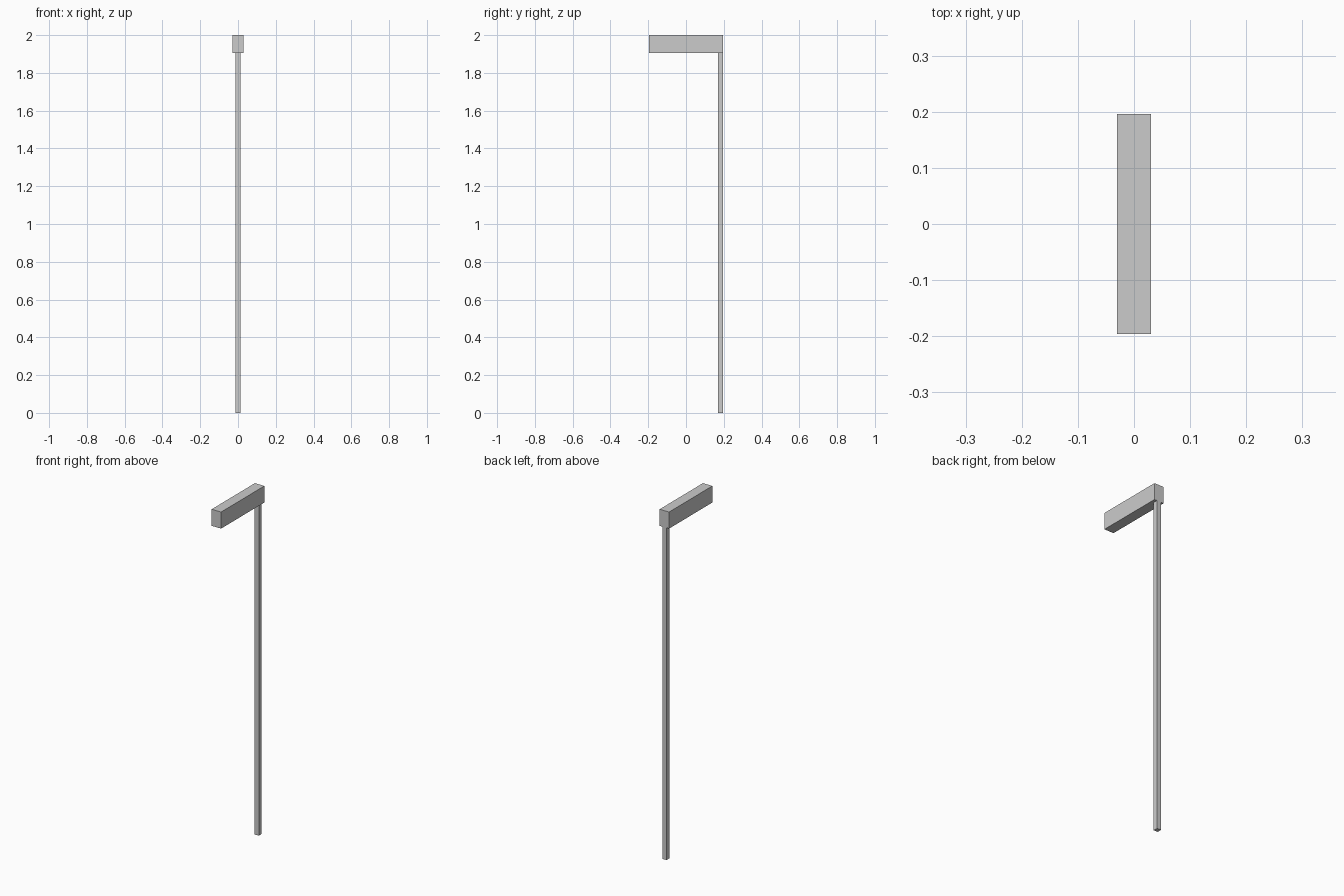
import bpy

if "Cube" in bpy.data.objects:
    bpy.data.objects.remove(bpy.data.objects["Cube"])


def box(name, x, y, z):
    """Axis-aligned box from (min, max) ranges."""
    ranges = (x, y, z)
    bpy.ops.mesh.primitive_cube_add(size=1, location=[(a + b) / 2 for a, b in ranges])
    ob = bpy.context.object
    ob.name = name
    ob.scale = [b - a for a, b in ranges]
    bpy.ops.object.transform_apply(location=False, rotation=False, scale=True)
    return ob


half_len = 0.196   # half length of the head along y
joint_z = 1.905    # underside of the head
pole_w = 0.026

# Horizontal head block
box("head", (-0.03, 0.03), (-half_len, half_len), (joint_z, 2.0))

# Square pole, flush with the back of the head
box("pole", (-pole_w / 2, pole_w / 2), (half_len - pole_w, half_len), (0, joint_z))
